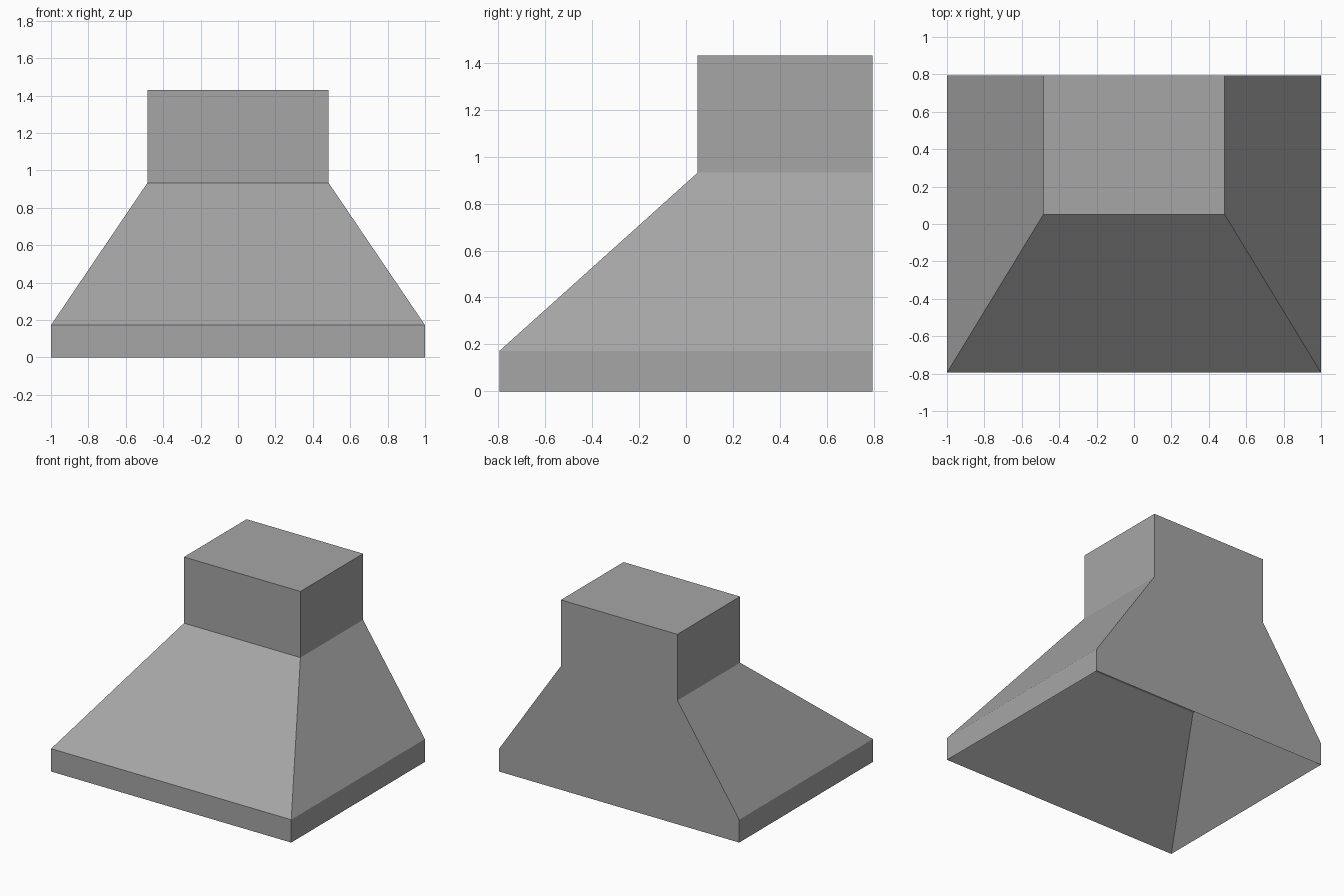
import bpy
import bmesh

cube = bpy.data.objects.get("Cube")
if cube:
    bpy.data.objects.remove(cube, do_unlink=True)

# Single grey finish
grey = bpy.data.materials.new("plain grey")
grey.use_nodes = True
color = (0.38, 0.38, 0.38, 1)
grey.diffuse_color = color
grey.node_tree.nodes["Principled BSDF"].inputs["Base Color"].default_value = color

BACK, FRONT, DUCT_FRONT = 0.795, -0.795, 0.05
HALF, DUCT_HALF = 1.0, 0.485
RIM_Z, DUCT_Z, TOP_Z, CEILING_Z = 0.172, 0.932, 1.43, 0.55


def ring(bm, half, front, back, z):
    """Rectangular cross-section: front pair, then back pair."""
    return [bm.verts.new(p) for p in
            ((-half, front, z), (half, front, z), (half, back, z), (-half, back, z))]


def bridge(bm, low, high, sides):
    for i in sides:
        j = (i + 1) % 4
        bm.faces.new((low[i], low[j], high[j], high[i]))


bm = bmesh.new()

# Outer shell: rim, sloping canopy and upright duct, with one flat back
base = ring(bm, HALF, FRONT, BACK, 0)
rim = ring(bm, HALF, FRONT, BACK, RIM_Z)
neck = ring(bm, DUCT_HALF, DUCT_FRONT, BACK, DUCT_Z)
top = ring(bm, DUCT_HALF, DUCT_FRONT, BACK, TOP_Z)
for low, high in ((base, rim), (rim, neck), (neck, top)):
    bridge(bm, low, high, (0, 1, 3))
bm.faces.new(top)
bm.faces.new([r[2] for r in (base, rim, neck, top)] +
             [r[3] for r in (top, neck, rim, base)])

# Hollow underside: sloping walls rising to a flat ceiling
ceiling = ring(bm, DUCT_HALF, DUCT_FRONT, BACK - 0.008, CEILING_Z)
bridge(bm, base, ceiling, range(4))
bm.faces.new(ceiling)

bmesh.ops.recalc_face_normals(bm, faces=bm.faces)
mesh = bpy.data.meshes.new("hood_shell")
bm.to_mesh(mesh)
bm.free()
mesh.materials.append(grey)
hood = bpy.data.objects.new("hood_shell", mesh)
bpy.context.collection.objects.link(hood)
